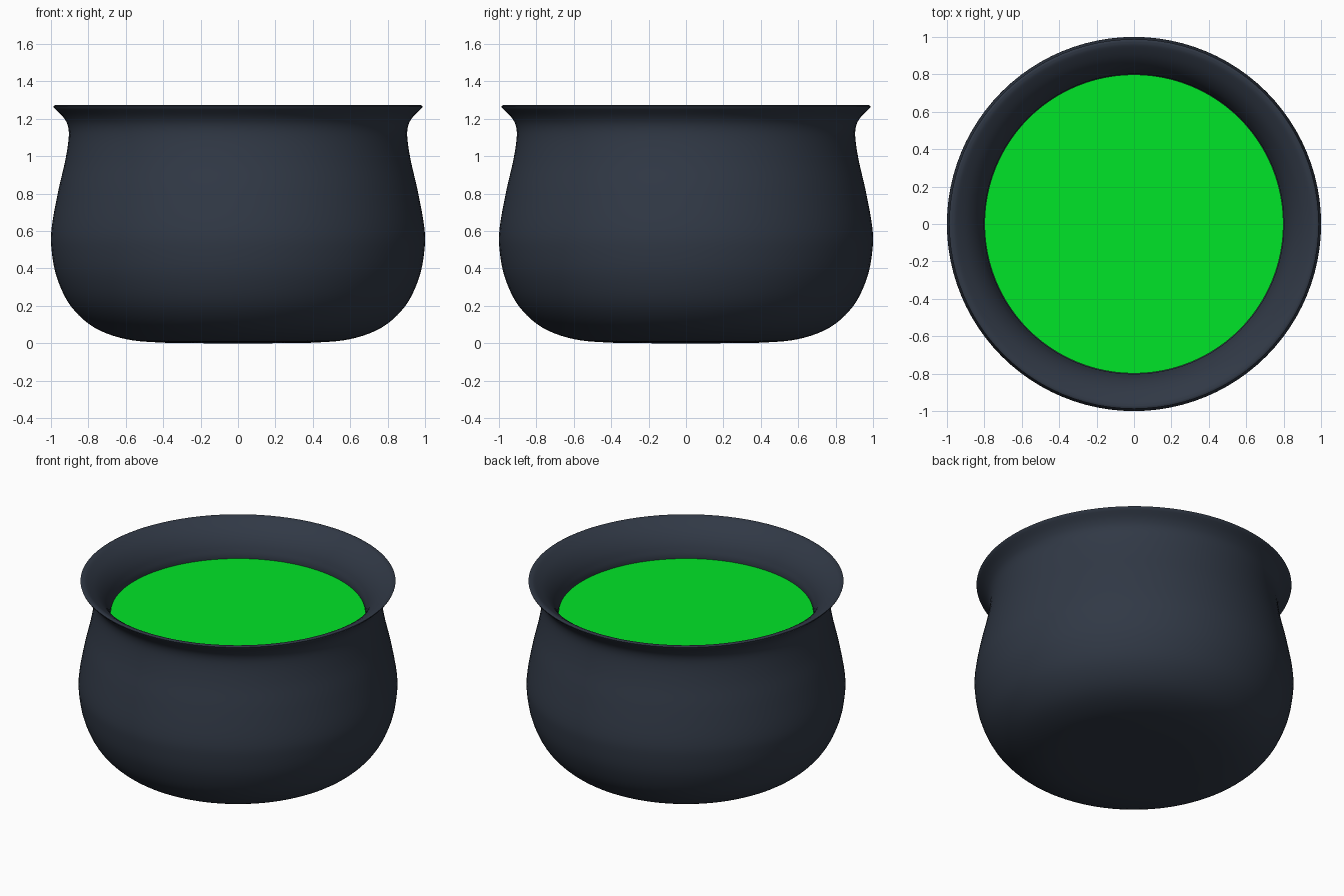
import bpy, bmesh, math
from mathutils import Vector

if "Cube" in bpy.data.objects:
    bpy.data.objects.remove(bpy.data.objects["Cube"])

SEGMENTS = 96


def material(name, rgb):
    m = bpy.data.materials.new(name)
    m.diffuse_color = (*rgb, 1.0)
    m.use_nodes = True
    m.node_tree.nodes["Principled BSDF"].inputs["Base Color"].default_value = m.diffuse_color
    return m


def smooth_path(points, steps=5):
    """Catmull-Rom curve through (radius, height) points."""
    p = [Vector(q) for q in points]
    p = [2 * p[0] - p[1]] + p + [2 * p[-1] - p[-2]]
    out = []
    for a, b, c, d in zip(p, p[1:], p[2:], p[3:]):
        for i in range(steps):
            t = i / steps
            out.append(0.5 * (2 * b + (c - a) * t + (2 * a - 5 * b + 4 * c - d) * t * t
                              + (3 * b - a - 3 * c + d) * t ** 3))
    out.append(p[-2])
    return out


def lathe(name, profile, mat):
    """Spin a (radius, height) profile round the z axis."""
    bm = bmesh.new()
    verts = [bm.verts.new((r, 0, z)) for r, z in profile]
    edges = [bm.edges.new(e) for e in zip(verts, verts[1:])]
    bmesh.ops.spin(bm, geom=verts + edges, axis=(0, 0, 1), cent=(0, 0, 0),
                   angle=math.tau, steps=SEGMENTS, use_duplicate=False)
    bmesh.ops.remove_doubles(bm, verts=bm.verts, dist=1e-5)
    bmesh.ops.recalc_face_normals(bm, faces=bm.faces)
    me = bpy.data.meshes.new(name)
    bm.to_mesh(me)
    bm.free()
    ob = bpy.data.objects.new(name, me)
    bpy.context.collection.objects.link(ob)
    me.materials.append(mat)
    bpy.context.view_layer.objects.active = ob
    ob.select_set(True)
    bpy.ops.object.shade_smooth_by_angle(angle=math.radians(50))
    ob.select_set(False)
    return ob


iron = material("dark slate iron", (0.030, 0.040, 0.060))
green = material("bright green liquid", (0.0, 0.78, 0.021))

# Pot: outer wall, flared lip, then the inner wall down to the inside floor
outer = [(0, 0), (0.2, 0), (0.4, 0.003), (0.6, 0.022), (0.77, 0.085), (0.895, 0.2),
         (0.968, 0.35), (0.997, 0.5), (0.996, 0.62), (0.962, 0.81), (0.925, 0.97),
         (0.906, 1.09), (0.909, 1.16), (0.935, 1.21), (0.984, 1.258)]
inner = [(0.978, 1.273), (0.95, 1.265), (0.89, 1.222), (0.845, 1.17), (0.815, 1.11),
         (0.802, 1.04), (0.83, 0.9), (0.88, 0.7), (0.88, 0.5), (0.8, 0.28),
         (0.6, 0.13), (0.3, 0.1), (0, 0.1)]
profile = smooth_path(outer) + [Vector((0.988, 1.268))] + smooth_path(inner)
lathe("cauldron_pot", profile, iron)

# Liquid: flat disc just below the neck
lathe("liquid_surface", [(0, 1.05), (0.799, 1.05), (0.799, 1.042), (0, 1.042)], green)
